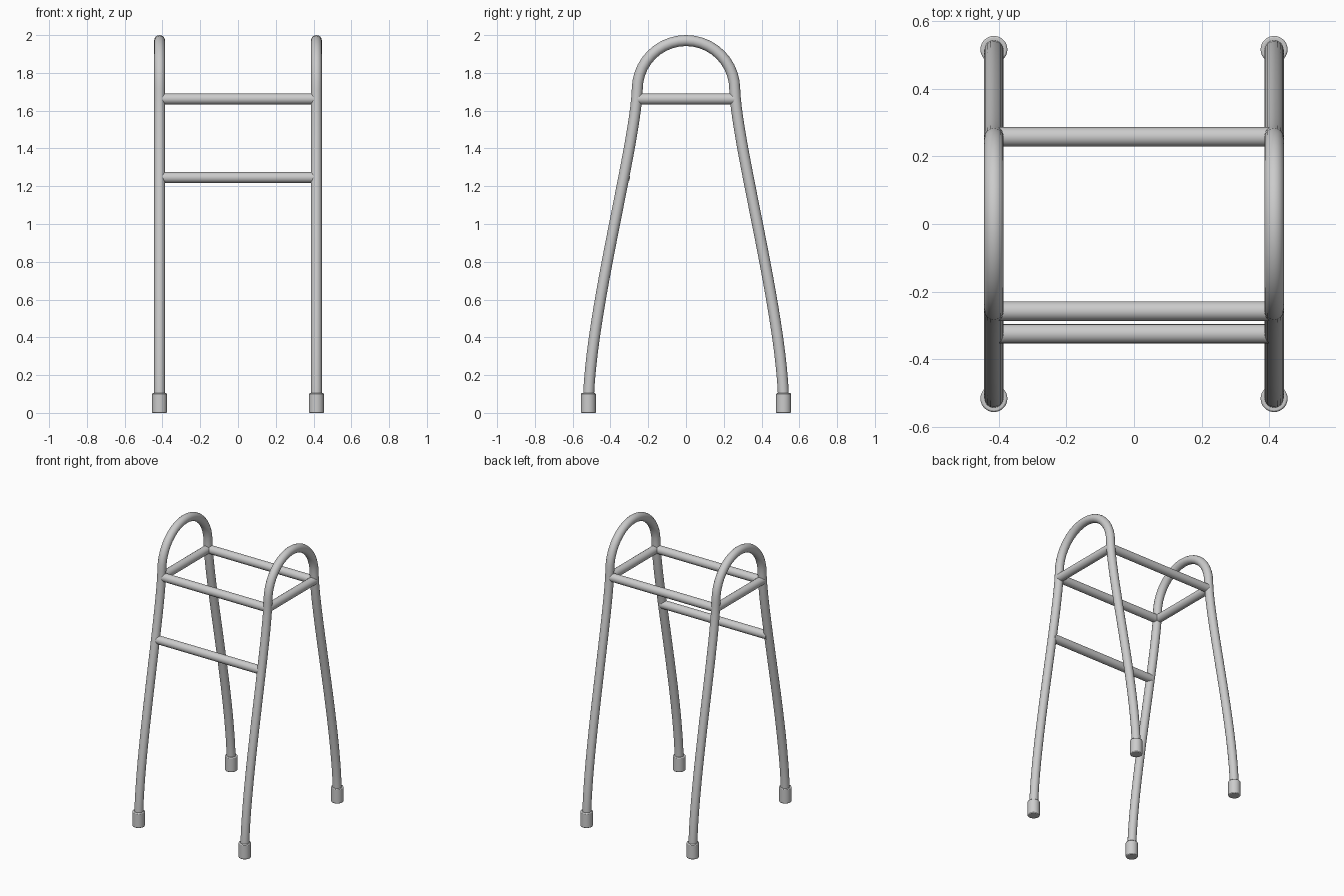
import bpy, math
from mathutils import Vector
from mathutils.geometry import interpolate_bezier

if "Cube" in bpy.data.objects:
    bpy.data.objects.remove(bpy.data.objects["Cube"])

X, Y, R = 0.415, 0.258, 0.029   # side spacing, rail spacing, tube radius
FOOT_Y, BAR_Z, ARCH_Z = 0.517, 1.662, 1.713


def tube(name, pts):
    """Round tube along a list of points."""
    cu = bpy.data.curves.new(name, 'CURVE')
    cu.dimensions = '3D'
    cu.bevel_depth = R
    cu.bevel_resolution = 6
    cu.use_fill_caps = True
    sp = cu.splines.new('POLY')
    sp.points.add(len(pts) - 1)
    for p, co in zip(sp.points, pts):
        p.co = (*co, 1)
    sp.use_smooth = True
    ob = bpy.data.objects.new(name, cu)
    bpy.context.collection.objects.link(ob)
    return ob


def foot(name, x, y):
    """Rubber tip with a softened rim."""
    bpy.ops.mesh.primitive_cylinder_add(vertices=32, radius=0.04, depth=0.104,
                                        location=(x, y, 0.052))
    ob = bpy.context.object
    ob.name = name
    bev = ob.modifiers.new("rim", 'BEVEL')
    bev.width = 0.005
    bev.segments = 2
    bev.limit_method = 'ANGLE'
    bpy.ops.object.shade_smooth_by_angle(angle=math.radians(40))


# side profile: S-curved leg, semicircular handle, mirrored leg
leg = interpolate_bezier(Vector((0, -FOOT_Y, 0.03)), Vector((0, -FOOT_Y, 0.5)),
                         Vector((0, -0.27, 1.4)), Vector((0, -Y, ARCH_Z)), 24)
arch = [Vector((0, -Y * math.cos(a), ARCH_Z + Y * math.sin(a)))
        for a in (math.pi * i / 20 for i in range(1, 20))]
profile = leg + arch + [Vector((0, -p.y, p.z)) for p in reversed(leg)]

# side frames, side bars and feet
for side, x in (("left", -X), ("right", X)):
    tube(side + "_frame", [p + Vector((x, 0, 0)) for p in profile])
    tube(side + "_bar", [(x, -Y, BAR_Z), (x, Y, BAR_Z)])
    for end, y in (("front", -FOOT_Y), ("back", FOOT_Y)):
        foot(f"{end}_{side}_foot", x, y)

# cross bars
for name, y, z in (("front_top_bar", -Y, BAR_Z), ("back_top_bar", Y, BAR_Z),
                   ("front_lower_bar", -0.325, 1.246)):
    tube(name, [(-X, y, z), (X, y, z)])
